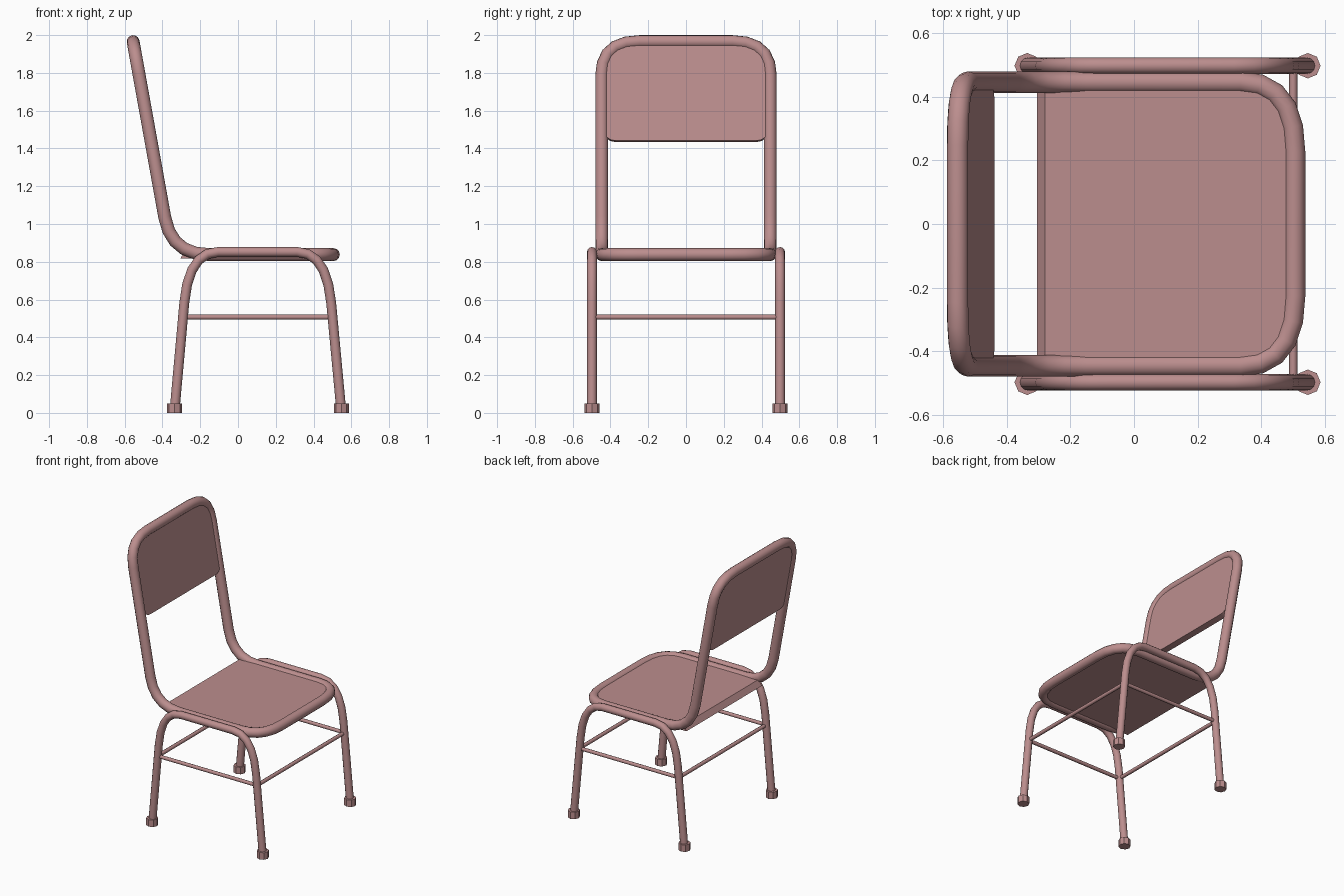
import bpy, bmesh, math
from mathutils import Vector

if "Cube" in bpy.data.objects:
    bpy.data.objects.remove(bpy.data.objects["Cube"])

paint = bpy.data.materials.new("dusty_pink")
paint.diffuse_color = (0.5, 0.27, 0.27, 1)
paint.use_nodes = True
paint.node_tree.nodes["Principled BSDF"].inputs["Base Color"].default_value = paint.diffuse_color


def rounded(corners, steps=5):
    """Corners are (point, length before, length after); zero keeps it sharp."""
    out, n = [], len(corners)
    for i, (p, t_in, t_out) in enumerate(corners):
        p = Vector(p)
        if not t_in:
            out.append(p)
            continue
        a = p + (Vector(corners[i - 1][0]) - p).normalized() * t_in
        b = p + (Vector(corners[(i + 1) % n][0]) - p).normalized() * t_out
        for k in range(steps + 1):
            t = k / steps
            out.append(a * (1 - t) ** 2 + p * 2 * t * (1 - t) + b * t * t)
    return out


def finish(ob, angle):
    ob.data.materials.clear()
    ob.data.materials.append(paint)
    bpy.ops.object.select_all(action='DESELECT')
    ob.select_set(True)
    bpy.context.view_layer.objects.active = ob
    if ob.type == 'CURVE':
        bpy.ops.object.convert(target='MESH')
        ob = bpy.context.object
    bpy.ops.object.shade_smooth_by_angle(angle=math.radians(angle))
    return ob


def tube(name, points, radius, cyclic=False, res=4):
    cu = bpy.data.curves.new(name, 'CURVE')
    cu.dimensions = '3D'
    cu.bevel_depth, cu.bevel_resolution = radius, res
    cu.use_fill_caps = not cyclic
    sp = cu.splines.new('POLY')
    sp.points.add(len(points) - 1)
    for q, p in zip(sp.points, points):
        q.co = (*p, 1)
    sp.use_cyclic_u = cyclic
    ob = bpy.data.objects.new(name, cu)
    bpy.context.collection.objects.link(ob)
    return finish(ob, 50)


def slab(name, outline, normal, half):
    normal = Vector(normal).normalized() * half
    bm = bmesh.new()
    lo = [bm.verts.new(p - normal) for p in outline]
    hi = [bm.verts.new(p + normal) for p in outline]
    bm.faces.new(hi)
    bm.faces.new(lo[::-1])
    n = len(lo)
    for i in range(n):
        j = (i + 1) % n
        bm.faces.new((lo[i], lo[j], hi[j], hi[i]))
    bmesh.ops.recalc_face_normals(bm, faces=bm.faces)
    me = bpy.data.meshes.new(name)
    bm.to_mesh(me)
    bm.free()
    ob = bpy.data.objects.new(name, me)
    bpy.context.collection.objects.link(ob)
    return finish(ob, 30)


def back_x(z):
    return -0.385 - 0.18 * (z - 1.02)


# one continuous tube around the seat and up the back
W, SZ, FX, TZ = 0.446, 0.838, 0.505, 1.966
seat_front = [((FX, -W, SZ), 0.17, 0.22), ((FX, W, SZ), 0.22, 0.17)]
back_top = [((back_x(TZ), W, TZ), 0.18, 0.2), ((back_x(TZ), -W, TZ), 0.2, 0.18)]
bend_l = ((back_x(SZ), W, SZ), 0.2, 0.2)
bend_r = ((back_x(SZ), -W, SZ), 0.2, 0.2)
tube("seat_and_back_frame",
     rounded(seat_front + [bend_l] + back_top + [bend_r]), 0.034, True)

# seat panel, with a sloped rear edge
PW = 0.43
seat = slab("seat", rounded(seat_front + [((-0.305, PW, SZ), 0, 0),
                                          ((-0.305, -PW, SZ), 0, 0)]),
            (0, 0, 1), 0.02)
for v in seat.data.vertices:
    if v.co.x < -0.3 and v.co.z > SZ:
        v.co.x = -0.28

# backrest panel
BZ = 1.438
slab("backrest", rounded(back_top + [((back_x(BZ), -PW, BZ), 0.06, 0.06),
                                     ((back_x(BZ), PW, BZ), 0.06, 0.06)]),
     (1, 0, 0.18), 0.022)

# leg hoops, feet and side rails
LY, LZ, BAR = 0.498, 0.852, 0.507
REAR, FRONT = -0.336, 0.547
for side, s in (("right", -1), ("left", 1)):
    y = LY * s
    tube(f"{side}_leg_hoop", rounded([((REAR, y, 0.01), 0, 0),
                                      ((-0.26, y, LZ), 0.27, 0.155),
                                      ((0.468, y, LZ), 0.155, 0.27),
                                      ((FRONT, y, 0.01), 0, 0)]), 0.026)
    for end, x in (("rear", REAR), ("front", FRONT)):
        bpy.ops.mesh.primitive_cylinder_add(vertices=8, radius=0.04, depth=0.05,
                                            location=(x, y, 0.025))
        foot = bpy.context.object
        foot.name = f"{side}_{end}_foot"
        finish(foot, 30)
    tube(f"{side}_side_rail",
         [Vector((-0.29, y, BAR)), Vector((0.5, y, BAR))], 0.013, res=2)

# cross rails between left and right hoops
for end, x in (("rear", -0.291), ("front", 0.501)):
    tube(f"{end}_cross_rail",
         [Vector((x, -LY, BAR)), Vector((x, LY, BAR))], 0.013, res=2)
